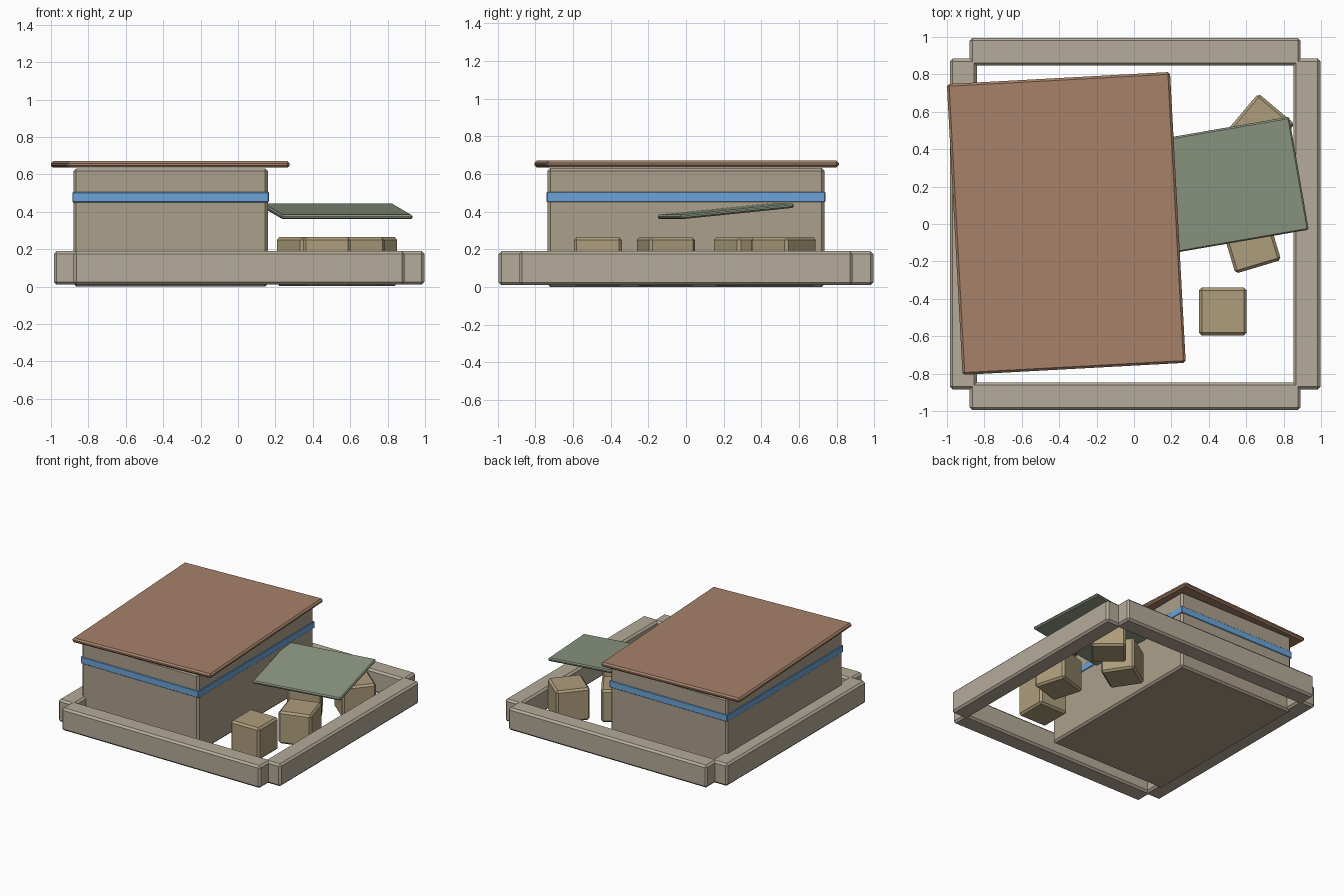
import bpy
from math import radians

if "Cube" in bpy.data.objects:
    bpy.data.objects.remove(bpy.data.objects["Cube"])


def material(name, rgb):
    m = bpy.data.materials.new(name)
    m.diffuse_color = (*rgb, 1)
    m.use_nodes = True
    m.node_tree.nodes["Principled BSDF"].inputs["Base Color"].default_value = m.diffuse_color
    return m


STONE = material("stone", (0.46, 0.41, 0.32))
PLASTER = material("plaster", (0.41, 0.35, 0.26))
ROOF = material("roof_clay", (0.38, 0.22, 0.14))
BLUE = material("blue_trim", (0.15, 0.37, 0.68))
GREEN = material("awning_green", (0.27, 0.32, 0.23))
CRATE = material("crate_wood", (0.42, 0.34, 0.20))


def box(name, center, size, mat, rot=(0, 0, 0), bevel=0.012):
    bpy.ops.mesh.primitive_cube_add(size=1, location=center, rotation=rot)
    ob = bpy.context.object
    ob.name = name
    ob.scale = size
    bpy.ops.object.transform_apply(location=False, rotation=False, scale=True)
    ob.data.materials.append(mat)
    if bevel:
        b = ob.modifiers.new("edge", 'BEVEL')
        b.width = bevel
        b.segments = 1
    return ob


# courtyard walls
CX = 0.006
for side, s in (("front", -1), ("back", 1)):
    box(side + "_wall", (CX, s * 0.921, 0.1), (1.77, 0.148, 0.18), STONE, bevel=0.015)
for side, s in (("left", -1), ("right", 1)):
    box(side + "_wall", (CX + s * 0.918, 0, 0.1), (0.145, 1.77, 0.18), STONE, bevel=0.015)

# house body with trim band and skewed flat roof
box("house_body", (-0.36, 0, 0.316), (1.04, 1.47, 0.632), PLASTER, bevel=0.015)
box("trim_band", (-0.36, 0, 0.478), (1.05, 1.48, 0.055), BLUE, bevel=0.004)
box("roof_slab", (-0.362, 0.003, 0.653), (1.195, 1.557, 0.035), ROOF,
    rot=(0, 0, radians(3.1)), bevel=0.012)

# tilted awning leaning on the house
box("awning", (0.531, 0.211, 0.402), (0.712, 0.615, 0.024), GREEN,
    rot=(0.1, 0, radians(9.8)), bevel=0.008)

# crates in the yard, each turned a bit further
for i, (x, y) in enumerate(((0.475, -0.468), (0.628, -0.107), (0.376, 0.316), (0.68, 0.519))):
    box(f"crate_{i + 1}", (x, y, 0.134), (0.255, 0.255, 0.26), CRATE,
        rot=(0, 0, 0.29 * i), bevel=0.015)
